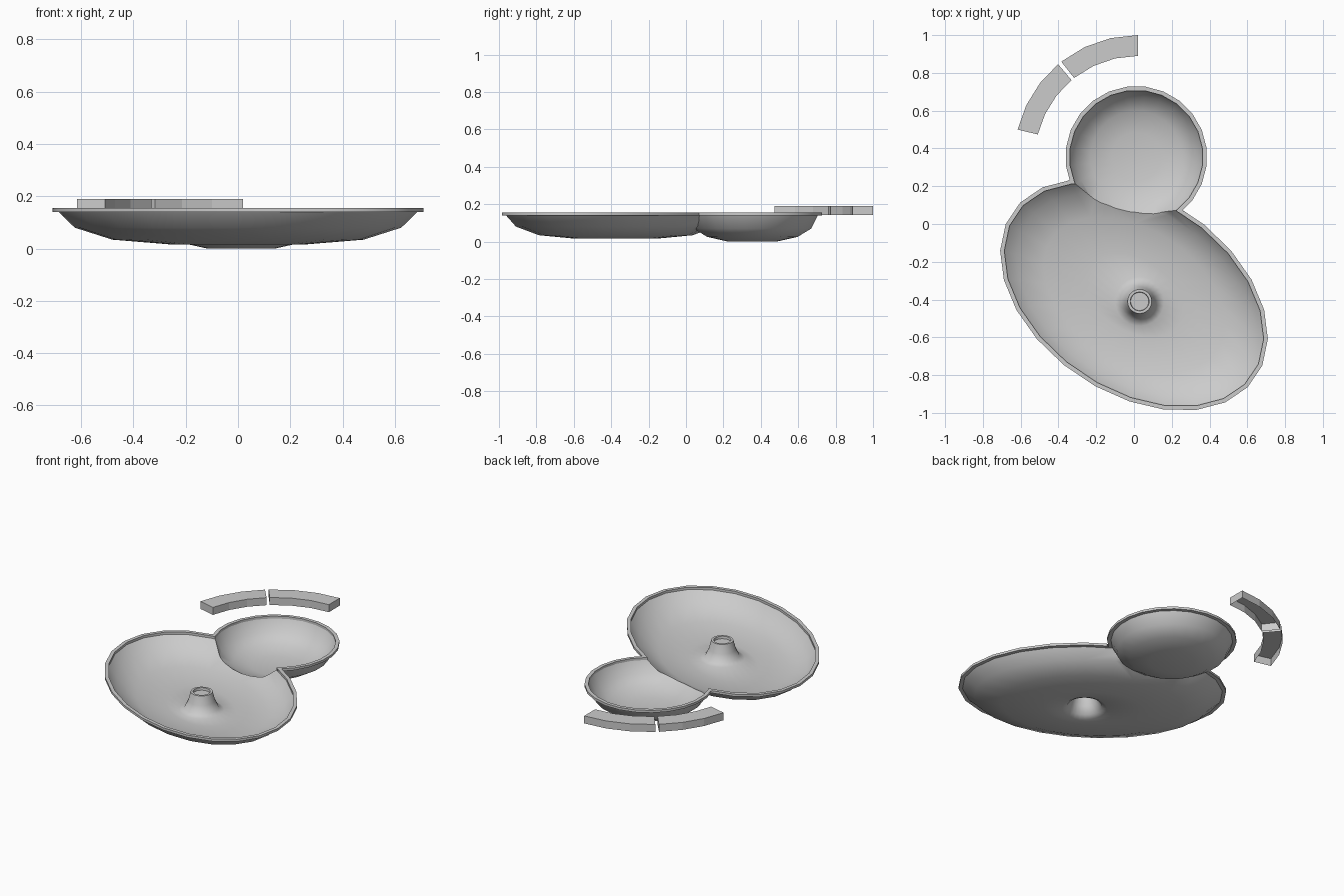
import bpy, bmesh, math
from mathutils import Vector

if "Cube" in bpy.data.objects:
    bpy.data.objects.remove(bpy.data.objects["Cube"])

SIDES, RIM_Z, LIP_Z, LIP_W = 24, 0.14, 0.155, 0.022


def add_object(name, bm):
    mesh = bpy.data.meshes.new(name)
    bmesh.ops.recalc_face_normals(bm, faces=bm.faces[:])
    bm.to_mesh(mesh)
    bm.free()
    ob = bpy.data.objects.new(name, mesh)
    bpy.context.collection.objects.link(ob)
    return ob


def loft(name, rings):
    """Closed solid through elliptical rings (cx, cy, a, b, rotation, z)."""
    bm = bmesh.new()
    loops = []
    for cx, cy, a, b, rot, z in rings:
        loop = []
        for i in range(SIDES):
            t = 2 * math.pi * (i + 0.5) / SIDES
            x, y = a * math.cos(t), b * math.sin(t)
            loop.append(bm.verts.new((cx + x * math.cos(rot) - y * math.sin(rot),
                                      cy + x * math.sin(rot) + y * math.cos(rot), z)))
        loops.append(loop)
    for l0, l1 in zip(loops, loops[1:]):
        for i in range(SIDES):
            j = (i + 1) % SIDES
            bm.faces.new((l0[i], l0[j], l1[j], l1[i]))
    bm.faces.new(loops[0])
    bm.faces.new(loops[-1])
    return add_object(name, bm)


# large oval bowl with a raised fountain spout in its floor
rot = math.radians(-34)
oval = [(0, -0.375, 0.757 * s, 0.498 * s, rot, z) for s, z in
        ((1, 0.3), (1, RIM_Z), (0.91, 0.08), (0.70, 0.034), (0.38, 0.016))]
spout = [(0.03, -0.41, r, r, rot, z) for r, z in
         ((0.13, 0.02), (0.10, 0.035), (0.078, 0.08), (0.064, 0.135), (0.05, 0.135), (0.048, 0.12))]
pool = loft("oval_solid", oval + spout)

# small round bowl
small = loft("round_solid", [(0.012, 0.355, 0.353 * s, 0.353 * s, 0, z) for s, z in
             ((1, 0.3), (1, RIM_Z), (0.9, 0.07), (0.69, 0.025), (0.37, 0.0))])

# join the bowls, then open the top
mod = pool.modifiers.new("join", 'BOOLEAN')
mod.operation, mod.solver, mod.object = 'UNION', 'EXACT', small
bpy.context.view_layer.update()
bm = bmesh.new()
bm.from_object(pool, bpy.context.evaluated_depsgraph_get())
for ob in (pool, small):
    bpy.data.objects.remove(ob)
bmesh.ops.delete(bm, geom=[v for v in bm.verts if v.co.z > 0.2], context='VERTS')
bmesh.ops.remove_doubles(bm, verts=bm.verts[:], dist=0.0005)

# lip around the open rim, offset outward with mitred corners
edges = [e for e in bm.edges if e.is_boundary]
normals = {}
for e in edges:
    d = e.verts[1].co - e.verts[0].co
    n = Vector((d.y, -d.x, 0)).normalized()
    mid = (e.verts[0].co + e.verts[1].co) / 2
    if n.dot(mid - e.link_faces[0].calc_center_median()) < 0:
        n = -n
    for v in e.verts:
        normals.setdefault(v, []).append(n)
lip = {}
for v, ns in normals.items():
    total = sum(ns, Vector())
    off = total / max(0.5, 1 + ns[0].dot(ns[-1])) * LIP_W
    up = Vector((0, 0, LIP_Z - RIM_Z))
    lip[v] = [v] + [bm.verts.new(v.co + o) for o in (up, up + off, off)]
for e in edges:
    p, q = lip[e.verts[0]], lip[e.verts[1]]
    for i in range(4):
        j = (i + 1) % 4
        bm.faces.new((p[i], q[i], q[j], p[j]))
basin = add_object("double_basin", bm)
bpy.context.view_layer.objects.active = basin
basin.select_set(True)
bpy.ops.object.shade_smooth_by_angle(angle=math.radians(40))


# curved benches: open underneath, three segments each
def bench(name, start, end, segs=3):
    bm = bmesh.new()
    rows = []
    for i in range(segs + 1):
        t = math.radians(start + (end - start) * i / segs)
        rows.append([bm.verts.new((0.02 + r * math.cos(t), 0.345 + r * math.sin(t), z))
                     for r, z in ((0.545, 0.142), (0.545, 0.19), (0.655, 0.19), (0.655, 0.142))])
    for a, b in zip(rows, rows[1:]):
        for k in range(3):
            bm.faces.new((a[k], a[k + 1], b[k + 1], b[k]))
    bm.faces.new(rows[0])
    bm.faces.new(rows[-1])
    return add_object(name, bm)


bench("bench_back", 90, 128.2)
bench("bench_side", 130.1, 166.3)
